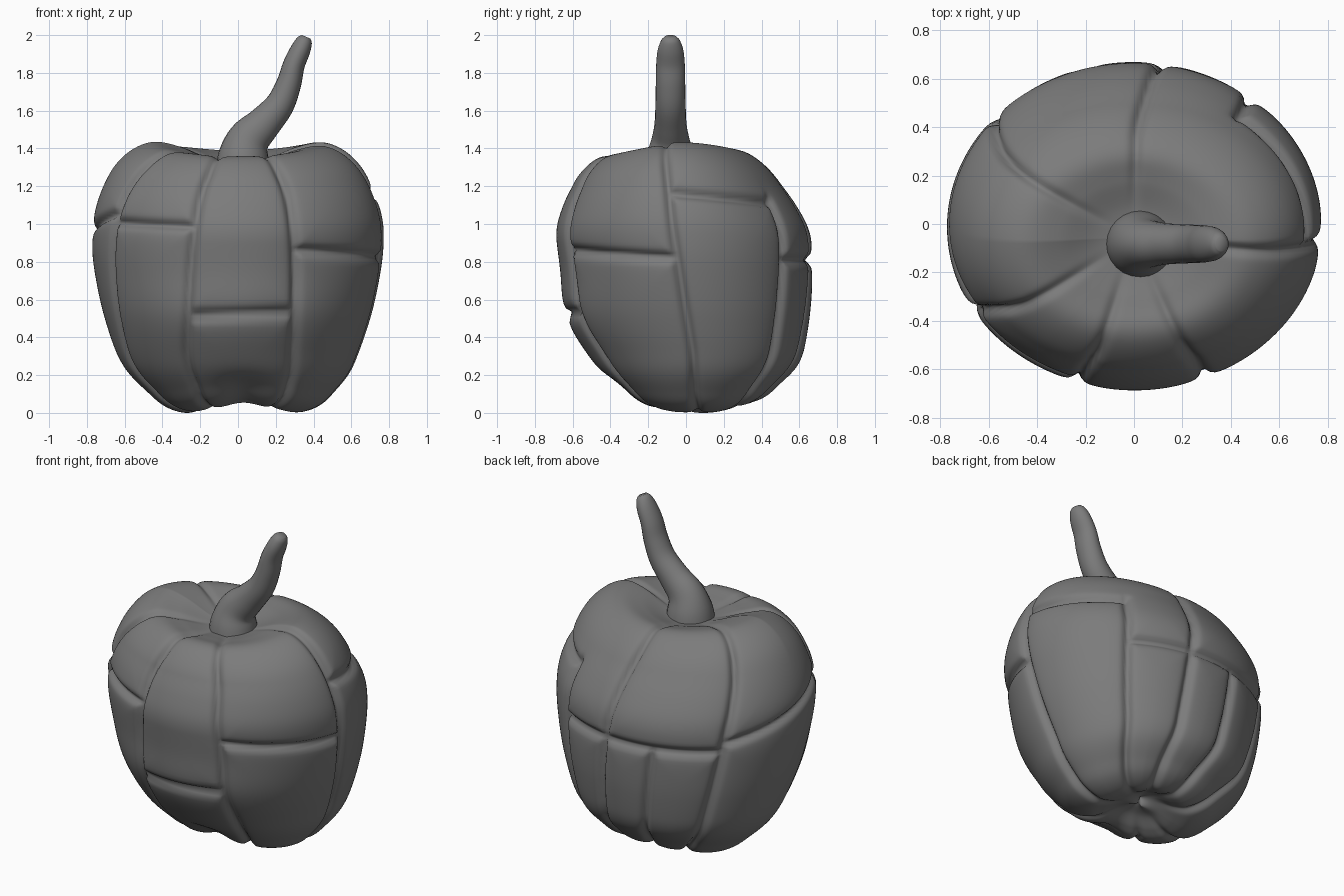
import bpy, bmesh, math
from mathutils import Vector

old = bpy.data.objects.get("Cube")
if old:
    bpy.data.objects.remove(old, do_unlink=True)

grey = bpy.data.materials.new("dark_grey")
grey.use_nodes = True
grey.diffuse_color = (0.2, 0.2, 0.2, 1)
grey.node_tree.nodes["Principled BSDF"].inputs["Base Color"].default_value = (0.2, 0.2, 0.2, 1)


def spline(points, steps):
    """Smooth resampling of a list of points (Catmull-Rom)."""
    p = [Vector(q) for q in points]
    p = [2 * p[0] - p[1]] + p + [2 * p[-1] - p[-2]]
    out = []
    for a, b, c, d in zip(p, p[1:], p[2:], p[3:]):
        for i in range(steps):
            t = i / steps
            out.append(0.5 * (2 * b + (c - a) * t + (2 * a - 5 * b + 4 * c - d) * t * t
                              + (3 * b - a - 3 * c + d) * t ** 3))
    return out + [p[-2]]


def loft(bm, rings):
    """Skin closed rings and cap both ends with a fan."""
    loops = [[bm.verts.new(co) for co in ring] for ring in rings]
    n = len(loops[0])
    for lo, hi in zip(loops, loops[1:]):
        for j in range(n):
            k = (j + 1) % n
            bm.faces.new((lo[j], lo[k], hi[k], hi[j]))
    for loop, flip in ((loops[0], True), (loops[-1], False)):
        mid = bm.verts.new(sum((v.co for v in loop), Vector()) / n)
        for j in range(n):
            k = (j + 1) % n
            bm.faces.new((mid, loop[k], loop[j]) if flip else (mid, loop[j], loop[k]))
    return loops


def finish(bm, name):
    mesh = bpy.data.meshes.new(name)
    bm.normal_update()
    bm.to_mesh(mesh)
    bm.free()
    mesh.materials.append(grey)
    mesh.shade_smooth()
    obj = bpy.data.objects.new(name, mesh)
    bpy.context.collection.objects.link(obj)


def smooth(a, b, x):
    t = min(1, max(0, (x - a) / (b - a)))
    return t * t * (3 - 2 * t)


# Upright seams: angle at the bottom, angle at the top, bend, highest reach
UPRIGHT = [(234, 256, 0.5, 3), (304, 290, 0.5, 3), (196, 217, 1, 3), (-2, -6, 1, 3),
           (44, 56, 1, 1.13), (71, 89, 1, 3), (100, 110, 1, 0.81), (131, 143, 1, 3)]
# Level seams: start angle, end angle, height at each
LEVEL = [(249, 293, 0.51, 0.53), (212, 252, 1.01, 0.99), (293, 355, 0.86, 0.82),
         (-5, 53, 1.17, 1.12), (51, 82, 0.81, 0.81), (82, 138, 0.81, 0.81),
         (138, 211, 0.86, 1.06)]
RX, RY = 0.775, 0.675


def turn(a):
    return (a + 180) % 360 - 180


def seam_distance(deg, s, h):
    t = math.radians(deg)
    arc = math.radians(1) * s * math.hypot(RX * math.sin(t), RY * math.cos(t))
    best = 9
    mix = min(1, max(0, h / 1.4))
    for low, high, bend, reach in UPRIGHT:
        off = turn(deg - (low + (high - low) * mix ** bend)) * arc
        best = min(best, math.hypot(off, max(0, h - reach)))
    for a, b, za, zb in LEVEL:
        mid, half = (a + b) / 2, (b - a) / 2
        off = turn(deg - mid)
        f = min(1, max(0, (off / half + 1) / 2))
        best = min(best, math.hypot(h - za - (zb - za) * f, max(0, abs(off) - half) * arc))
    return best


# Body: oval lathe with a dimpled top and bottom
profile = spline([(0.02, 0.09), (0.15, 0.07), (0.28, 0.02), (0.39, 0), (0.52, 0.03),
                  (0.63, 0.1), (0.79, 0.25), (0.91, 0.5), (0.98, 0.75), (1, 0.92),
                  (0.985, 1.05), (0.92, 1.2), (0.83, 1.32), (0.71, 1.4), (0.57, 1.435),
                  (0.4, 1.41), (0.2, 1.345), (0.02, 1.31)], 10)
SIDES = 280
rings, info = [], []
for s, z in profile:
    h = z
    if z > 1.2 and s < 0.57:
        h = 1.43 + 0.57 - s
    elif z < 0.3 and s < 0.39:
        h = s - 0.39
    foot, crown = 1 - smooth(0, 0.35, z), smooth(1.1, 1.4, z) * smooth(0, 0.5, s)
    ry = RY * (1 - 0.09 * smooth(0.9, 1.25, z))
    cx, cy = 0.025 * foot, 0.1 - 0.12 * z - 0.03 * foot
    ring, row = [], []
    for j in range(SIDES):
        t = math.tau * j / SIDES
        front, back = max(0, -math.sin(t)), max(0, math.sin(t))
        # Fuller belly low on the front, crown sloping down to the front
        belly = 0.06 * front ** 1.5 * math.exp(-((z - 0.5) / 0.21) ** 2)
        lift = (foot * (0.03 * front ** 2 + 0.055 * back ** 2)
                - crown * (0.075 * front + 0.045 * back ** 2))
        ring.append(Vector((cx + RX * s * math.cos(t), cy + ry * s * math.sin(t) - belly, z + lift)))
        row.append((math.degrees(t), s, h))
    rings.append(ring)
    info.append(row)

bm = bmesh.new()
loops = loft(bm, rings)
bm.normal_update()
for loop, row in zip(loops, info):
    for v, (deg, s, h) in zip(loop, row):
        d = seam_distance(deg, s, h)
        # Pressed seam plus the soft swelling of the panels beside it
        depth = 0.026 * math.exp(-(d / 0.024) ** 2) + 0.017 * math.exp(-d / 0.05)
        depth *= smooth(0.08, 0.6, s) * (1 - 0.4 * smooth(1.3, 1.45, h))
        # Hollow under the front panel
        depth += 0.05 * math.exp(-(turn(deg - 271) / 18) ** 2 - ((h - 0.05) / 0.12) ** 2)
        v.co -= v.normal * depth
low = min(v.co.z for v in bm.verts)
for v in bm.verts:
    v.co.z -= low * (1 - smooth(0, 0.4, v.co.z))
finish(bm, "pumpkin_body")

# Stem: tapered tube that bends to one side (x, z, radius, depth radius)
path = spline([(0.025, 1.25, 0.15, 0.145), (0.03, 1.36, 0.134, 0.13), (0.06, 1.45, 0.112, 0.1),
               (0.135, 1.53, 0.092, 0.085), (0.22, 1.63, 0.077, 0.08),
               (0.268, 1.74, 0.066, 0.078), (0.295, 1.84, 0.058, 0.076),
               (0.33, 1.92, 0.053, 0.068), (0.352, 1.97, 0.042, 0.05),
               (0.361, 1.991, 0.025, 0.03)], 5)
rings = []
for i, (x, z, r, depth) in enumerate(path):
    a, b = path[max(0, i - 1)], path[min(len(path) - 1, i + 1)]
    ahead = Vector((b.x - a.x, 0, b.y - a.y)).normalized()
    side = Vector((ahead.z, 0, -ahead.x))
    centre = Vector((x, -0.082, z))
    rings.append([centre + side * r * math.cos(math.tau * j / 24)
                  + Vector((0, depth * math.sin(math.tau * j / 24), 0))
                  for j in range(24)])
bm = bmesh.new()
loft(bm, rings)
finish(bm, "stem")
